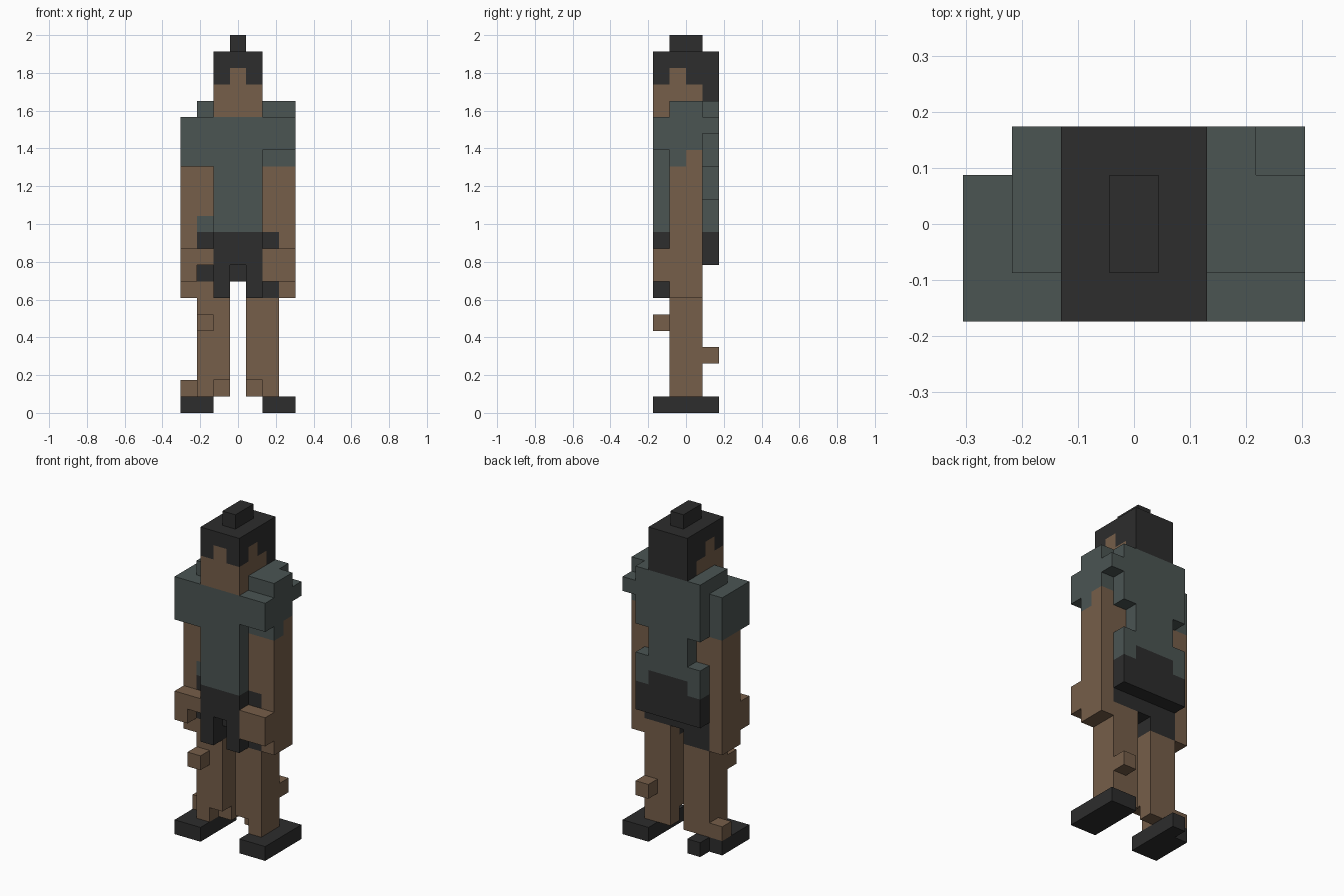
import bpy
import bmesh
from mathutils import Vector

if "Cube" in bpy.data.objects:
    bpy.data.objects.remove(bpy.data.objects["Cube"])

U = 2 / 23  # edge of one block; the figure is 7 x 4 x 23 blocks


def material(name, rgb):
    m = bpy.data.materials.new(name)
    m.diffuse_color = (*rgb, 1)
    m.use_nodes = True
    m.node_tree.nodes["Principled BSDF"].inputs["Base Color"].default_value = m.diffuse_color
    return m


MATS = [material("skin brown", (0.180, 0.112, 0.067)),
        material("shirt grey green", (0.070, 0.090, 0.086)),
        material("charcoal", (0.026, 0.026, 0.026))]
SKIN, SHIRT, DARK = range(3)
grid = {}  # block position -> (part, colour)


def box(part, colour, x, y, z):
    """Fill a range of blocks; later boxes repaint earlier ones."""
    for i in range(*x):
        for j in range(*y):
            for k in range(*z):
                grid[i, j, k] = (part, colour)


# Legs and feet
for side, x, inner, foot in (("left", (1, 3), 2, 0), ("right", (4, 6), 4, 5)):
    box(side + "_leg", SKIN, x, (1, 3), (1, 7))
    del grid[inner, 1, 1]
    box(side + "_foot", DARK, (foot, foot + 2), (0, 4), (0, 1))
del grid[0, 3, 0]
box("left_leg", SKIN, (1, 2), (0, 1), (5, 6))    # knee block
box("left_leg", SKIN, (0, 1), (2, 3), (1, 2))    # ankle block
box("right_leg", SKIN, (5, 6), (3, 4), (3, 4))   # calf block

# Arms and hands
for side, x in (("left", 0), ("right", 5)):
    box(side + "_arm", SKIN, (x, x + 2), (1, 3), (7, 18))
    box(side + "_hand", SKIN, (x, x + 2), (0, 1), (8, 10))
del grid[1, 0, 8]

# Trousers, with hips reaching into the inner arm columns
box("trousers", DARK, (2, 5), (0, 3), (7, 11))
for cell in [(3, 0, 7), (3, 0, 8), (3, 1, 7), (3, 2, 7)]:
    del grid[cell]
for x in (1, 5):
    box("trousers", DARK, (x, x + 1), (1, 3), (8, 11))
box("trousers", SKIN, (4, 5), (2, 3), (7, 8))
box("trousers", DARK, (5, 6), (1, 2), (7, 8))
box("trousers", DARK, (1, 2), (2, 3), (7, 8))
box("trousers", DARK, (1, 6), (3, 4), (9, 11))
box("trousers", DARK, (2, 5), (3, 4), (11, 12))

# Shirt body, narrower at the back of the waist
box("shirt", SHIRT, (2, 5), (0, 3), (11, 18))
box("shirt", SHIRT, (2, 5), (3, 4), (12, 19))
for x in (1, 5):
    box("shirt", SHIRT, (x, x + 1), (3, 4), (11, 13))
    box("shirt", SHIRT, (x, x + 1), (3, 4), (15, 19))
box("shirt", SHIRT, (1, 2), (1, 2), (11, 12))

# Sleeves and shoulders
box("left_sleeve", SHIRT, (0, 2), (0, 3), (15, 18))
box("left_sleeve", SHIRT, (1, 2), (1, 3), (18, 19))
box("right_sleeve", SHIRT, (5, 7), (1, 3), (15, 19))
box("right_sleeve", SKIN, (5, 7), (2, 3), (15, 16))
box("right_sleeve", SHIRT, (5, 7), (0, 1), (16, 18))
box("right_sleeve", SHIRT, (6, 7), (3, 4), (17, 18))

# Head, hair with a stepped hairline, and top knot
box("head", SKIN, (2, 5), (0, 3), (18, 20))
box("hair", DARK, (2, 5), (0, 4), (20, 22))
box("hair", DARK, (2, 5), (3, 4), (19, 20))
box("head", SKIN, (3, 4), (0, 1), (20, 21))
for x in (2, 4):
    box("head", SKIN, (x, x + 1), (1, 2), (20, 21))
box("top_knot", DARK, (3, 4), (1, 3), (22, 23))

# The outer skin of each part, with flat areas merged
for part in sorted({p for p, c in grid.values()}):
    bm = bmesh.new()
    for cell, (p, colour) in grid.items():
        if p != part:
            continue
        centre = Vector((cell[0] - 3, cell[1] - 1.5, cell[2] + 0.5))
        for axis in range(3):
            for sign in (-1, 1):
                near = list(cell)
                near[axis] += sign
                if tuple(near) in grid:
                    continue
                n, a, b = Vector(), Vector(), Vector()
                n[axis] = sign / 2
                a[(axis + 1) % 3] = 0.5
                b[(axis + 2) % 3] = sign / 2
                corners = (-a - b, a - b, a + b, b - a)
                f = bm.faces.new([bm.verts.new((centre + n + c) * U) for c in corners])
                f.material_index = colour
    bmesh.ops.remove_doubles(bm, verts=bm.verts, dist=0.001)
    bmesh.ops.dissolve_limit(bm, angle_limit=0.01, verts=bm.verts, edges=bm.edges,
                             delimit={'MATERIAL'})
    mesh = bpy.data.meshes.new(part)
    bm.to_mesh(mesh)
    bm.free()
    for m in MATS:
        mesh.materials.append(m)
    bpy.context.collection.objects.link(bpy.data.objects.new(part, mesh))
